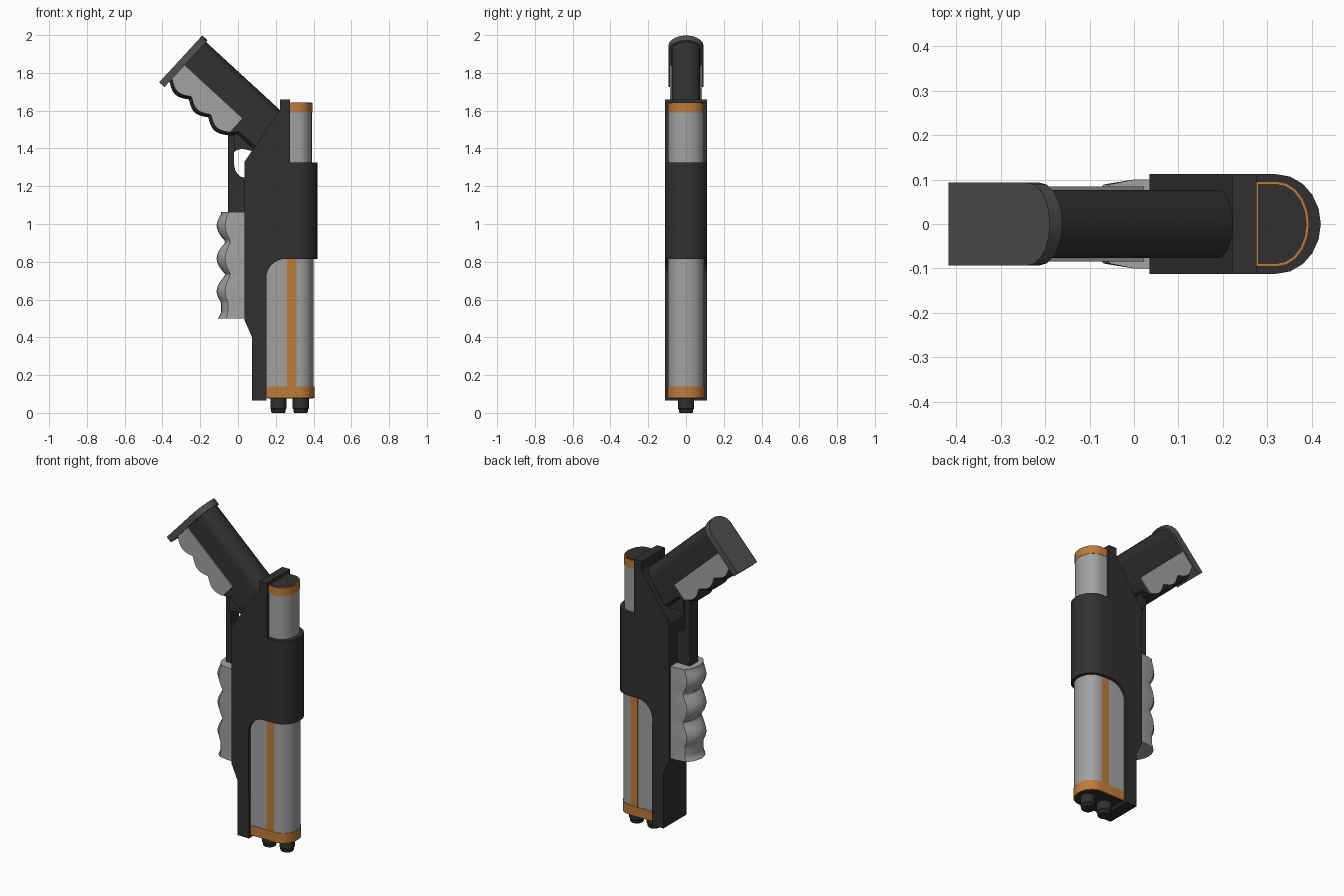
import bpy, bmesh
from math import sin, cos, pi, radians
from mathutils import Vector

old = bpy.data.objects.get("Cube")
if old:
    bpy.data.objects.remove(old, do_unlink=True)


def material(name, color):
    m = bpy.data.materials.new(name)
    m.use_nodes = True
    m.diffuse_color = (*color, 1)
    m.node_tree.nodes["Principled BSDF"].inputs["Base Color"].default_value = (*color, 1)
    return m


DARK = material("dark_polymer", (0.03, 0.03, 0.03))
MID = material("mid_grey", (0.08, 0.08, 0.08))
GREY = material("light_grey", (0.36, 0.36, 0.36))
ORANGE = material("orange", (0.52, 0.2, 0.04))


def loft(name, rings, mat):
    """Skin matching rings of points and cap both ends."""
    bm = bmesh.new()
    rows = [[bm.verts.new(p) for p in ring] for ring in rings]
    n = len(rows[0])
    for a, b in zip(rows, rows[1:]):
        for i in range(n):
            j = (i + 1) % n
            bm.faces.new((a[i], a[j], b[j], b[i]))
    bm.faces.new(rows[0])
    bm.faces.new(rows[-1])
    bmesh.ops.recalc_face_normals(bm, faces=bm.faces)
    mesh = bpy.data.meshes.new(name)
    bm.to_mesh(mesh)
    bm.free()
    mesh.materials.append(mat)
    obj = bpy.data.objects.new(name, mesh)
    bpy.context.collection.objects.link(obj)
    bpy.ops.object.select_all(action='DESELECT')
    obj.select_set(True)
    bpy.context.view_layer.objects.active = obj
    bpy.ops.object.shade_smooth_by_angle(angle=radians(30))
    return obj


def slab(name, profile, half, mat):
    """Side profile (x, z) extruded across y."""
    return loft(name, [[(x, y, z) for x, z in profile] for y in (-half, half)], mat)


def column(name, plan, z0, z1, mat):
    """Plan (x, y) extruded upward."""
    return loft(name, [[(x, y, z) for x, y in plan] for z in (z0, z1)], mat)


def d_shape(flat, centre, radius, half, steps=10):
    """Straight-sided outline with one rounded end."""
    arc = [(centre + radius * sin(pi * i / steps), half * cos(pi * i / steps))
           for i in range(steps + 1)]
    return [(flat, half)] + arc + [(flat, -half)]


# Frame slab with the rounded cut-out over the lower barrel
cutout = [(0.25 - 0.1 * cos(i * pi / 16), 0.715 + 0.1 * sin(i * pi / 16)) for i in range(9)]
slab("frame", [(0.075, 0.065), (0.152, 0.065)] + cutout +
     [(0.275, 0.815), (0.275, 1.66), (0.222, 1.66), (0.222, 1.605),
      (0.035, 1.33), (0.035, 0.49), (0.075, 0.4)], 0.112, DARK)

# Sleeve around the barrels
column("sleeve", d_shape(0.27, 0.32, 0.1, 0.112), 0.815, 1.325, DARK)

# Lower barrel with stripe, end ring and end plate
column("lower_barrel", d_shape(0.14, 0.32, 0.081, 0.094), 0.1, 0.85, GREY)
column("lower_stripe", [(0.26, 0.0955), (0.31, 0.0955), (0.31, -0.0955), (0.26, -0.0955)],
       0.12, 0.83, ORANGE)
column("lower_ring", d_shape(0.15, 0.32, 0.084, 0.097), 0.08, 0.14, ORANGE)
column("lower_end_plate", d_shape(0.156, 0.32, 0.076, 0.089), 0.077, 0.1, DARK)

# Upper barrel
column("upper_barrel", d_shape(0.27, 0.32, 0.072, 0.094), 1.3, 1.6, GREY)
column("upper_ring", d_shape(0.272, 0.32, 0.074, 0.096), 1.59, 1.64, ORANGE)
column("upper_end_plate", d_shape(0.279, 0.32, 0.068, 0.09), 1.6, 1.642, DARK)

# Two stepped nozzles
for label, cx in (("rear", 0.214), ("front", 0.332)):
    rings = [[(cx + r * cos(a * pi / 12), r * sin(a * pi / 12), z) for a in range(24)]
             for r, z in ((0.034, 0), (0.038, 0.005), (0.038, 0.018), (0.043, 0.024), (0.043, 0.09))]
    loft(label + "_nozzle", rings, DARK)


# Fore grip with three finger bulges
def fore_edge(z):
    x = -0.065 - 0.048 * abs(sin(pi * (z - 0.557) / 0.174))
    return min(x, -0.09) if z < 0.61 or z > 1.03 else x


rings = []
for i in range(49):
    z = 0.5 + 0.564 * i / 48
    x = fore_edge(z)
    side = [(0.04, 0.1), (0, 0.1), (x * 0.6, 0.089), (x * 0.85, 0.06), (x * 0.96, 0.03)]
    plan = side + [(x, 0)] + [(a, -b) for a, b in reversed(side)]
    rings.append([(a, b, z) for a, b in plan])
loft("fore_grip", rings, GREY)

# Trigger guard and the trigger under the grip
slab("trigger_guard", [(0.04, 1.05), (-0.053, 1.05), (-0.053, 1.48), (0, 1.5), (0, 1.42),
                       (-0.02, 1.39), (-0.02, 1.31), (-0.015, 1.285), (0, 1.262),
                       (0.015, 1.25), (0.04, 1.245)], 0.038, DARK)
slab("trigger", [(-0.02, 1.382), (-0.005, 1.392), (0.02, 1.397), (0.045, 1.394),
                 (0.08, 1.385), (0.09, 1.42), (0, 1.49), (-0.02, 1.48)], 0.055, DARK)

# Grip frame: u runs down the grip, v from its front to its back
U, V = Vector((0.736, 0, -0.677)), Vector((0.677, 0, 0.736))
CORNER = Vector((-0.39, 0, 1.725))


def grip_point(u, v, y):
    return CORNER + U * u + V * v + Vector((0, y, 0))


def grip_edge(u):
    if u > 0.42:
        return min(0.074, 0.035 + (u - 0.42) * 1.3)
    return 0.04 - 0.03 * abs(sin(pi * u / 0.14))


# Grip core with a rounded back and finger grooves
rings = []
for i in range(61):
    u = 0.6 * i / 60
    f = grip_edge(u)
    outline = [(f, 0.05)] + d_shape(f + 0.02, 0.265, 0.06, 0.077) + [(f, -0.05)]
    rings.append([grip_point(u, v, y) for v, y in outline])
loft("grip", rings, DARK)

# Side panels and butt cap
edge = [(0.416 * i / 36, grip_edge(0.416 * i / 36) + 0.02) for i in range(37)]
panel = edge + [(0.416, 0.157), (0, 0.157)]
for label, s in (("left", 1), ("right", -1)):
    loft(label + "_grip_panel",
         [[grip_point(u, v, s * y) for u, v in panel] for y in (0.06, 0.084)], GREY)
loft("butt_cap", [[grip_point(u, v, y) for v, y in d_shape(0, 0.262, 0.075, 0.093)]
                  for u in (-0.037, 0.001)], MID)
